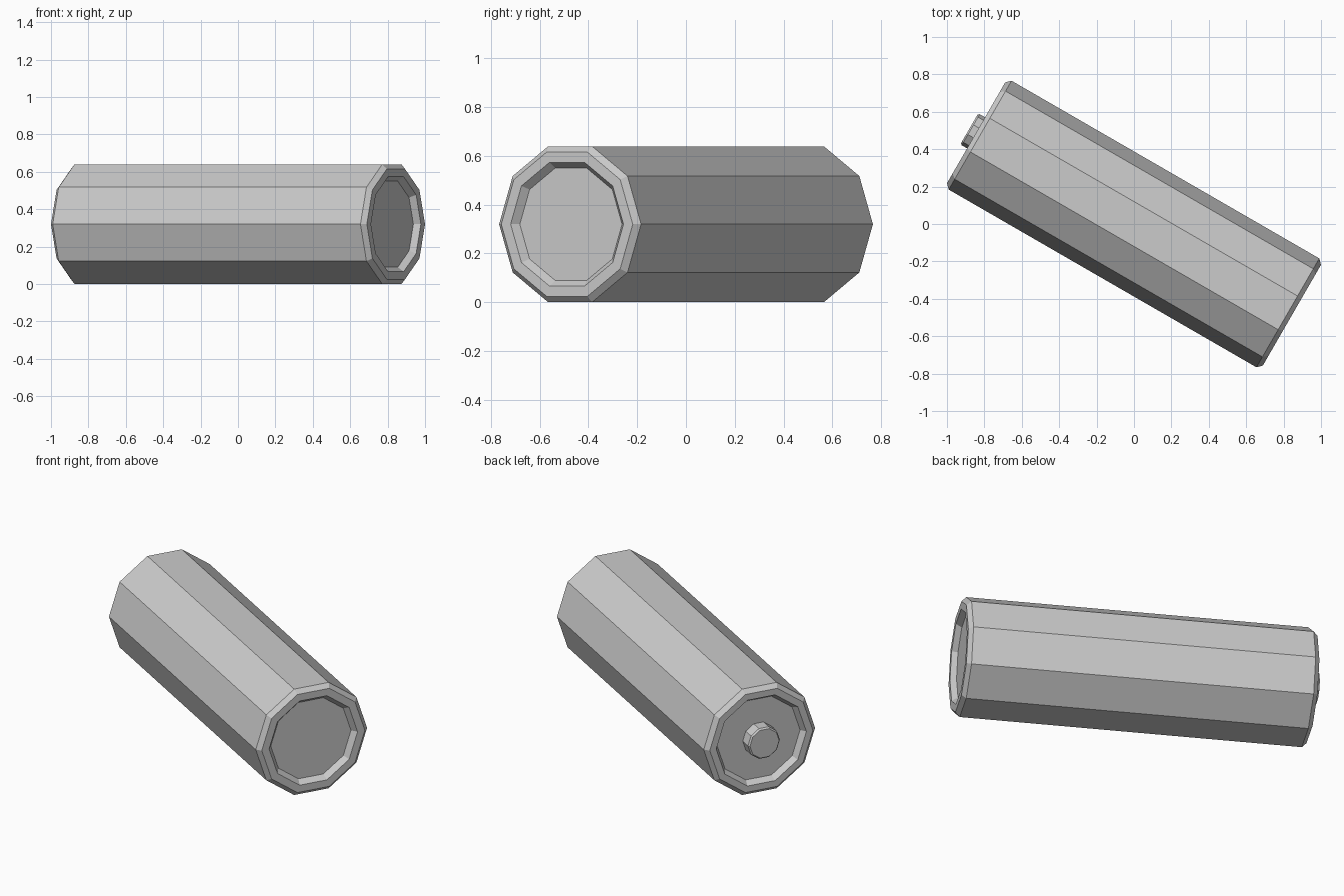
import bpy, bmesh, math
from mathutils import Matrix

if "Cube" in bpy.data.objects:
    bpy.data.objects.remove(bpy.data.objects["Cube"])

SIDES = 10
R = 0.336
CENTRE_Z = R * math.cos(math.pi / SIDES)
# local z axis -> long axis of the lying cell, turned 30 degrees clockwise
PLACE = (Matrix.Translation((0, 0, CENTRE_Z))
         @ Matrix.Rotation(math.radians(-30), 4, 'Z')
         @ Matrix.Rotation(math.radians(90), 4, 'Y')
         @ Matrix.Rotation(math.radians(90), 4, 'Z'))


def lathe(name, profile):
    """Faceted solid from (radius, axial position) rings, capped at both ends."""
    bm = bmesh.new()
    rings = []
    for r, a in profile:
        ring = []
        for i in range(SIDES):
            t = 2 * math.pi * i / SIDES
            ring.append(bm.verts.new((r * math.cos(t), r * math.sin(t), a)))
        rings.append(ring)
    for lo, hi in zip(rings, rings[1:]):
        for i in range(SIDES):
            j = (i + 1) % SIDES
            bm.faces.new((lo[i], lo[j], hi[j], hi[i]))
    bm.faces.new(rings[0][::-1])
    bm.faces.new(rings[-1])
    bmesh.ops.recalc_face_normals(bm, faces=bm.faces[:])
    bm.transform(PLACE)
    mesh = bpy.data.meshes.new(name)
    bm.to_mesh(mesh)
    bm.free()
    ob = bpy.data.objects.new(name, mesh)
    bpy.context.collection.objects.link(ob)
    return ob


# Casing with chamfered rims and a shallow recess at each end
lathe("battery_casing", [
    (0.25, -0.94), (0.272, -0.975), (0.311, -0.975), (R, -0.95),
    (R, 0.95), (0.311, 0.975), (0.267, 0.975), (0.242, 0.943)])

# Positive terminal on the back-left end
lathe("terminal_nub", [(0.088, -1.017), (0.096, -1.008), (0.096, -0.935)])
